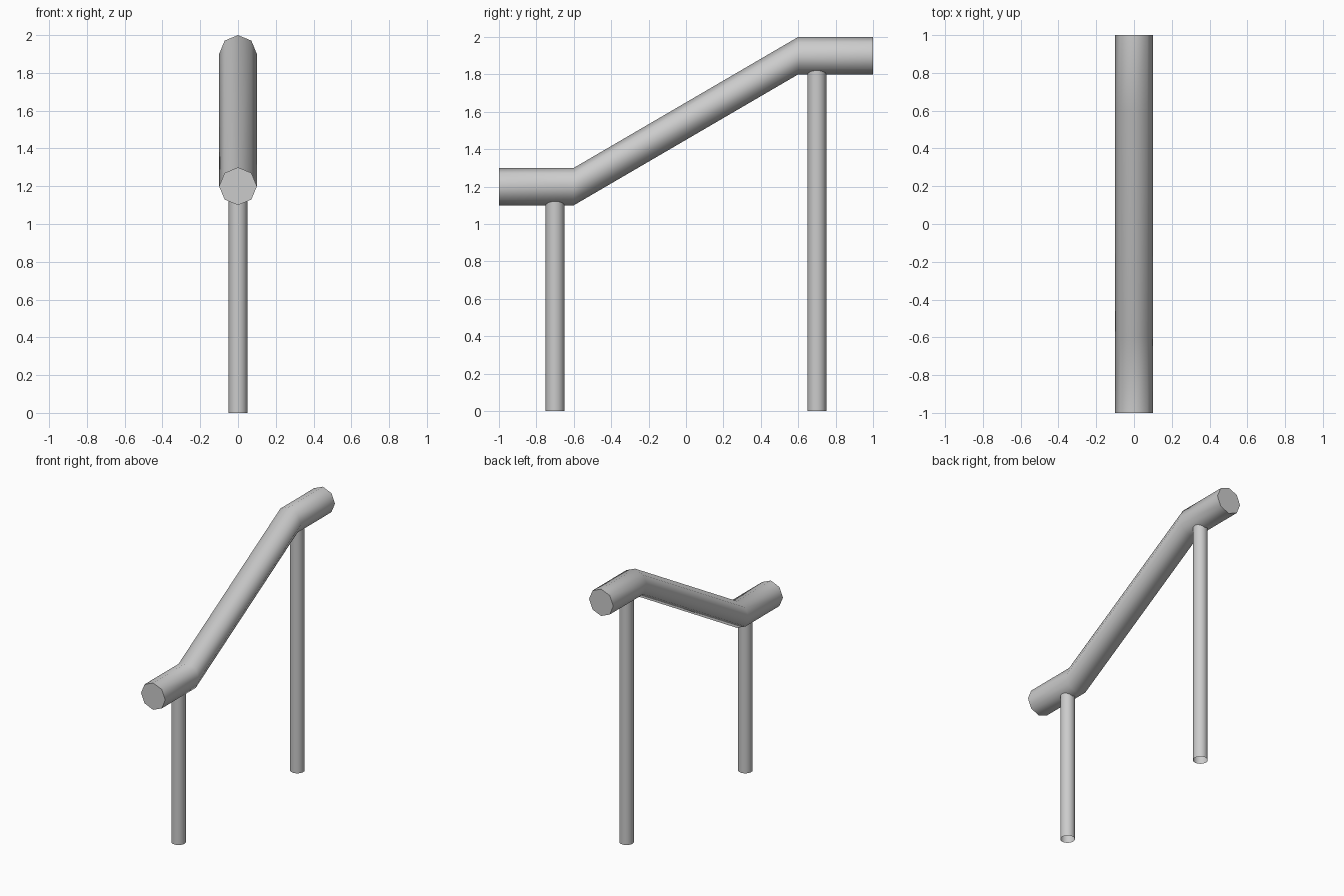
import bpy, bmesh
from math import pi, sin, cos, radians

if "Cube" in bpy.data.objects:
    bpy.data.objects.remove(bpy.data.objects["Cube"])


def finish(bm, name):
    bmesh.ops.recalc_face_normals(bm, faces=bm.faces)
    mesh = bpy.data.meshes.new(name)
    bm.to_mesh(mesh)
    bm.free()
    obj = bpy.data.objects.new(name, mesh)
    bpy.context.collection.objects.link(obj)
    bpy.ops.object.select_all(action='DESELECT')
    obj.select_set(True)
    bpy.context.view_layer.objects.active = obj
    bpy.ops.object.shade_smooth_by_angle(angle=radians(60))
    return obj


def loft(bm, rings):
    # Join consecutive rings of vertices with quads
    n = len(rings[0])
    for a, b in zip(rings, rings[1:]):
        for i in range(n):
            j = (i + 1) % n
            bm.faces.new((a[i], a[j], b[j], b[i]))


# Handrail: octagonal section kept vertical along a bent path of (y, z)
def make_handrail(path, radius=0.1, sides=8):
    bm = bmesh.new()
    rings = [[bm.verts.new((radius * sin(2 * pi * i / sides), y,
                            z + radius * cos(2 * pi * i / sides)))
              for i in range(sides)] for y, z in path]
    loft(bm, rings)
    bm.faces.new(rings[0])
    bm.faces.new(rings[-1])
    return finish(bm, "handrail")


# Post: round tube, open at the foot, its top hidden inside the rail
def make_post(name, y, top, radius=0.05, sides=16):
    bm = bmesh.new()
    rings = [[bm.verts.new((radius * cos(2 * pi * i / sides),
                            y + radius * sin(2 * pi * i / sides), z))
              for i in range(sides)] for z in (0, top)]
    loft(bm, rings)
    obj = finish(bm, name)
    # Open tube: make sure the outside faces outwards
    if obj.data.polygons[0].normal.x < 0:
        obj.data.flip_normals()
    return obj


make_handrail([(-1, 1.2), (-0.6, 1.2), (0.6, 1.9), (1, 1.9)])
make_post("lower_post", -0.7, 1.15)
make_post("upper_post", 0.7, 1.85)
